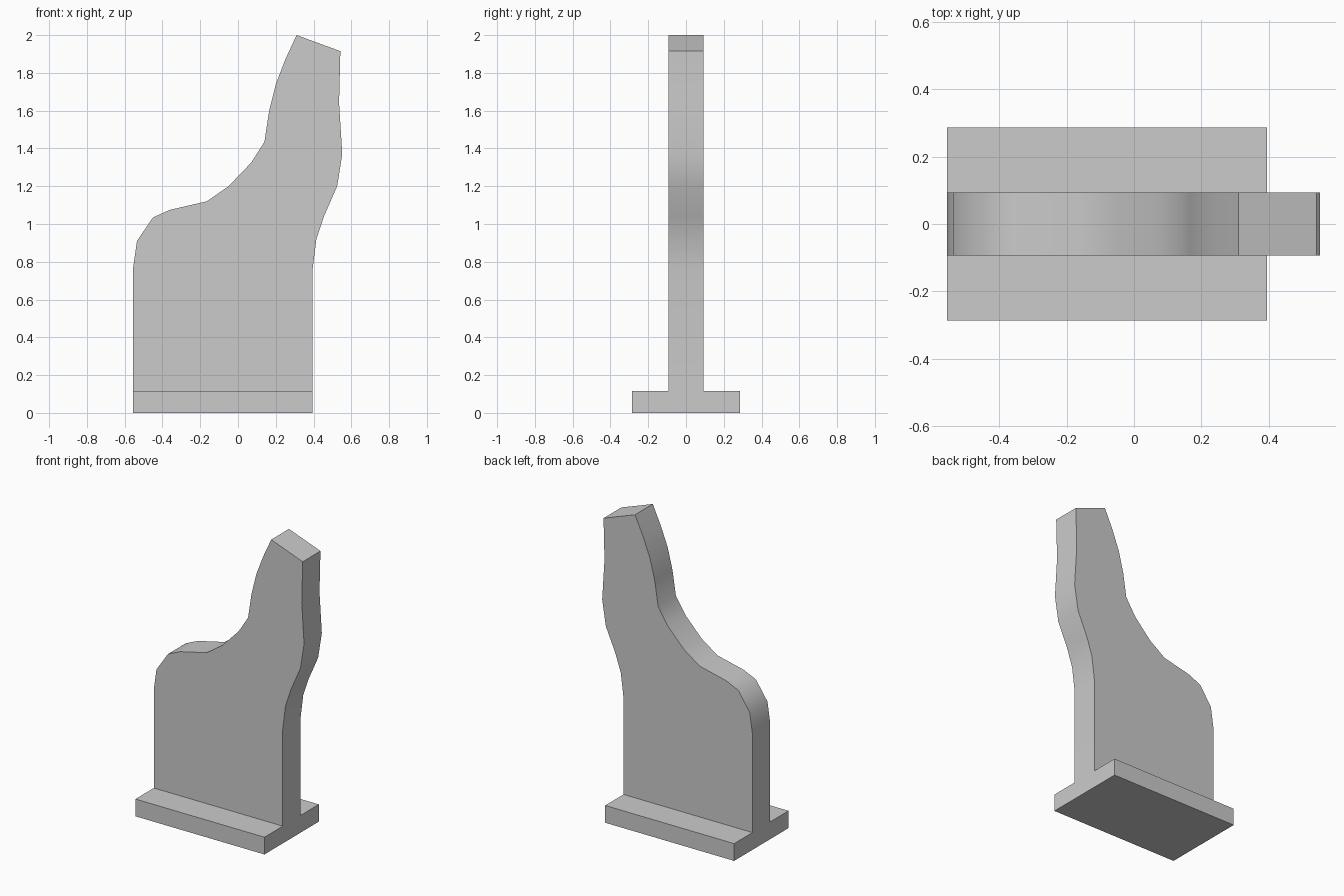
import bpy
import bmesh
from math import radians
from mathutils import Vector

cube = bpy.data.objects.get("Cube")
if cube:
    bpy.data.objects.remove(cube)

# One plain grey for the whole model
grey = bpy.data.materials.new("plain grey")
grey.use_nodes = True
colour = (0.6, 0.6, 0.6, 1)
grey.diffuse_color = colour
grey.node_tree.nodes["Principled BSDF"].inputs["Base Color"].default_value = colour


def extrude_outline(name, outline, half_depth):
    """Solid slab from an x-z outline, centred on y = 0."""
    bm = bmesh.new()
    face = bm.faces.new([bm.verts.new((x, -half_depth, z)) for x, z in outline])
    result = bmesh.ops.extrude_face_region(bm, geom=[face], use_keep_orig=True)
    moved = [g for g in result["geom"] if isinstance(g, bmesh.types.BMVert)]
    bmesh.ops.translate(bm, verts=moved, vec=Vector((0, 2 * half_depth, 0)))
    bmesh.ops.recalc_face_normals(bm, faces=bm.faces)
    mesh = bpy.data.meshes.new(name)
    bm.to_mesh(mesh)
    bm.free()
    mesh.materials.append(grey)
    obj = bpy.data.objects.new(name, mesh)
    bpy.context.collection.objects.link(obj)
    return obj


left, right, base_top = -0.555, 0.395, 0.115

# Flat foot plate
extrude_outline("foot_plate", [(left, 0), (right, 0), (right, base_top), (left, base_top)], 0.286)

# Upright panel: shoulder, concave sweep, slanted tip, then the wavy far edge
shoulder = [(left, 0.77), (-0.535, 0.91), (-0.45, 1.035), (-0.36, 1.075), (-0.165, 1.12)]
sweep = [(-0.05, 1.2), (0.07, 1.325), (0.14, 1.435), (0.165, 1.6), (0.2, 1.74), (0.25, 1.87)]
tip = [(0.31, 2.0), (0.542, 1.915)]
far_edge = [(0.535, 1.64), (0.552, 1.37), (0.525, 1.2), (0.455, 1.04), (0.415, 0.92), (right, 0.76)]
panel = extrude_outline(
    "upright_panel",
    [(left, base_top)] + shoulder + sweep + tip + far_edge + [(right, base_top)],
    0.0935,
)

# Smooth the curved rim and keep the slab edges crisp
bpy.ops.object.select_all(action="DESELECT")
panel.select_set(True)
bpy.context.view_layer.objects.active = panel
bpy.ops.object.shade_smooth_by_angle(angle=radians(40))
